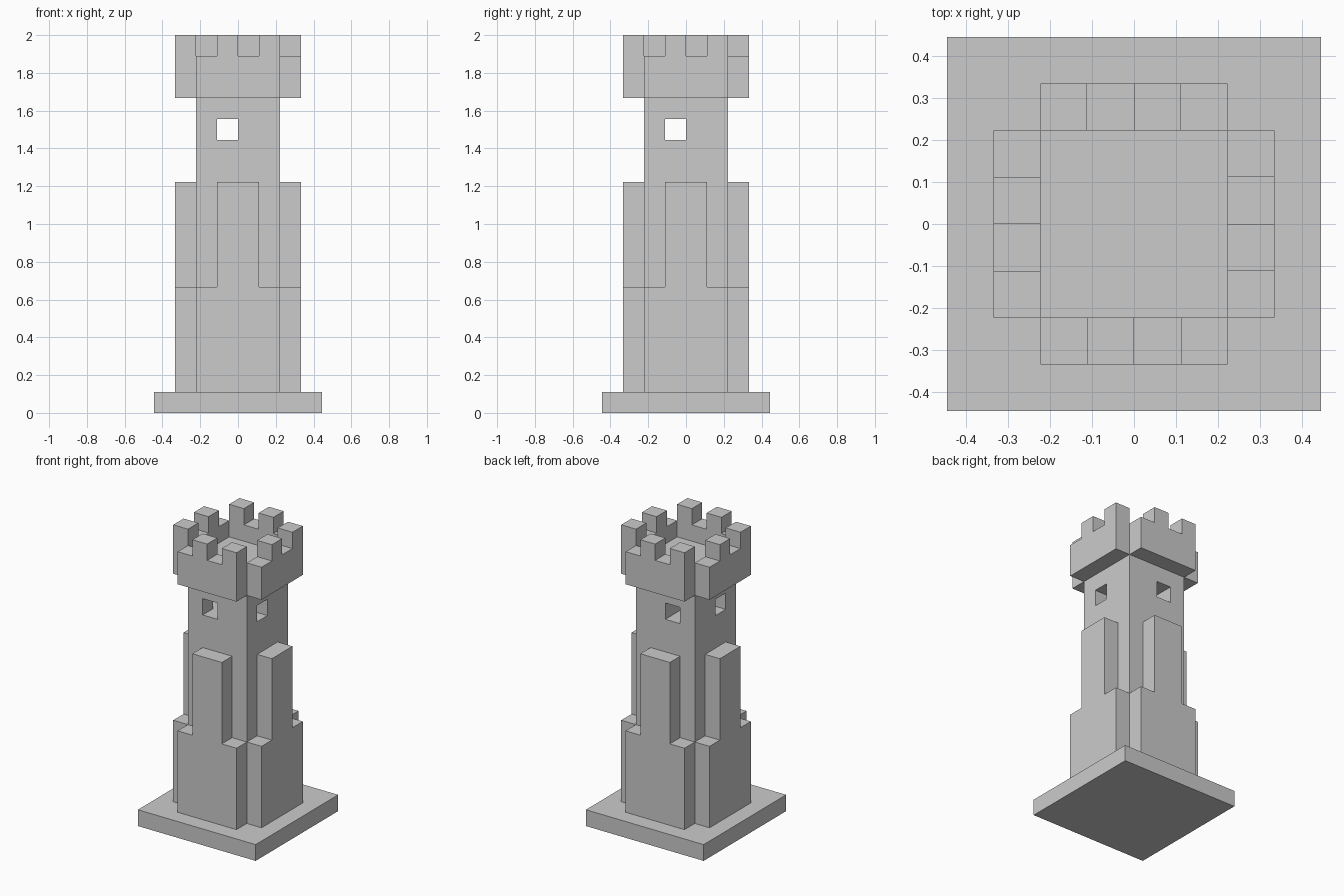
import bpy, bmesh
from math import pi
from mathutils import Matrix

if "Cube" in bpy.data.objects:
    bpy.data.objects.remove(bpy.data.objects["Cube"])

U = 1 / 9  # the tower sits on a regular block grid, 18 blocks tall


def finish(name, bm):
    bmesh.ops.recalc_face_normals(bm, faces=bm.faces)
    mesh = bpy.data.meshes.new(name)
    bm.to_mesh(mesh)
    bm.free()
    obj = bpy.data.objects.new(name, mesh)
    bpy.context.collection.objects.link(obj)
    return obj


def box(name, lo, hi):
    bm = bmesh.new()
    bmesh.ops.create_cube(bm, size=1)
    for v in bm.verts:
        v.co = [U * (a if c < 0 else b) for a, b, c in zip(lo, hi, v.co)]
    return finish(name, bm)


def wall(name, profile, turn):
    """Extrude an x/z outline one block deep in front of the core, then turn it."""
    bm = bmesh.new()
    face = bm.faces.new([bm.verts.new((x * U, -3 * U, z * U)) for x, z in profile])
    ext = bmesh.ops.extrude_face_region(bm, geom=[face])["geom"]
    verts = [g for g in ext if isinstance(g, bmesh.types.BMVert)]
    bmesh.ops.translate(bm, verts=verts, vec=(0, U, 0))
    bm.transform(Matrix.Rotation(turn * pi / 2, 4, 'Z'))
    return finish(name, bm)


# Plinth and central shaft (its top is the sunken roof floor)
box("plinth", (-4, -4, 0), (4, 4, 1))
shaft = box("shaft", (-2, -2, 1), (2, 2, 16))

# Window tunnels running straight through the shaft both ways
for name, lo, hi in (("window_cutter_front", (-1, -3, 13), (0, 3, 14)),
                     ("window_cutter_side", (-3, -1, 13), (3, 0, 14))):
    cutter = box(name, lo, hi)
    cutter.hide_render = True
    cutter.hide_set(True)
    cutter.display_type = 'WIRE'
    mod = shaft.modifiers.new(name, 'BOOLEAN')
    mod.operation = 'DIFFERENCE'
    mod.solver = 'EXACT'
    mod.object = cutter

# Stepped buttress and battlement on each side
buttress = [(-2, 1), (2, 1), (2, 6), (1, 6), (1, 11), (-1, 11), (-1, 6), (-2, 6)]
battlement = [(-2, 15), (2, 15), (2, 18), (1, 18), (1, 17), (0, 17),
              (0, 18), (-1, 18), (-1, 17), (-2, 17)]
for turn, side in enumerate(("front", "right", "back", "left")):
    wall("buttress_" + side, buttress, turn)
    wall("battlement_" + side, battlement, turn)
